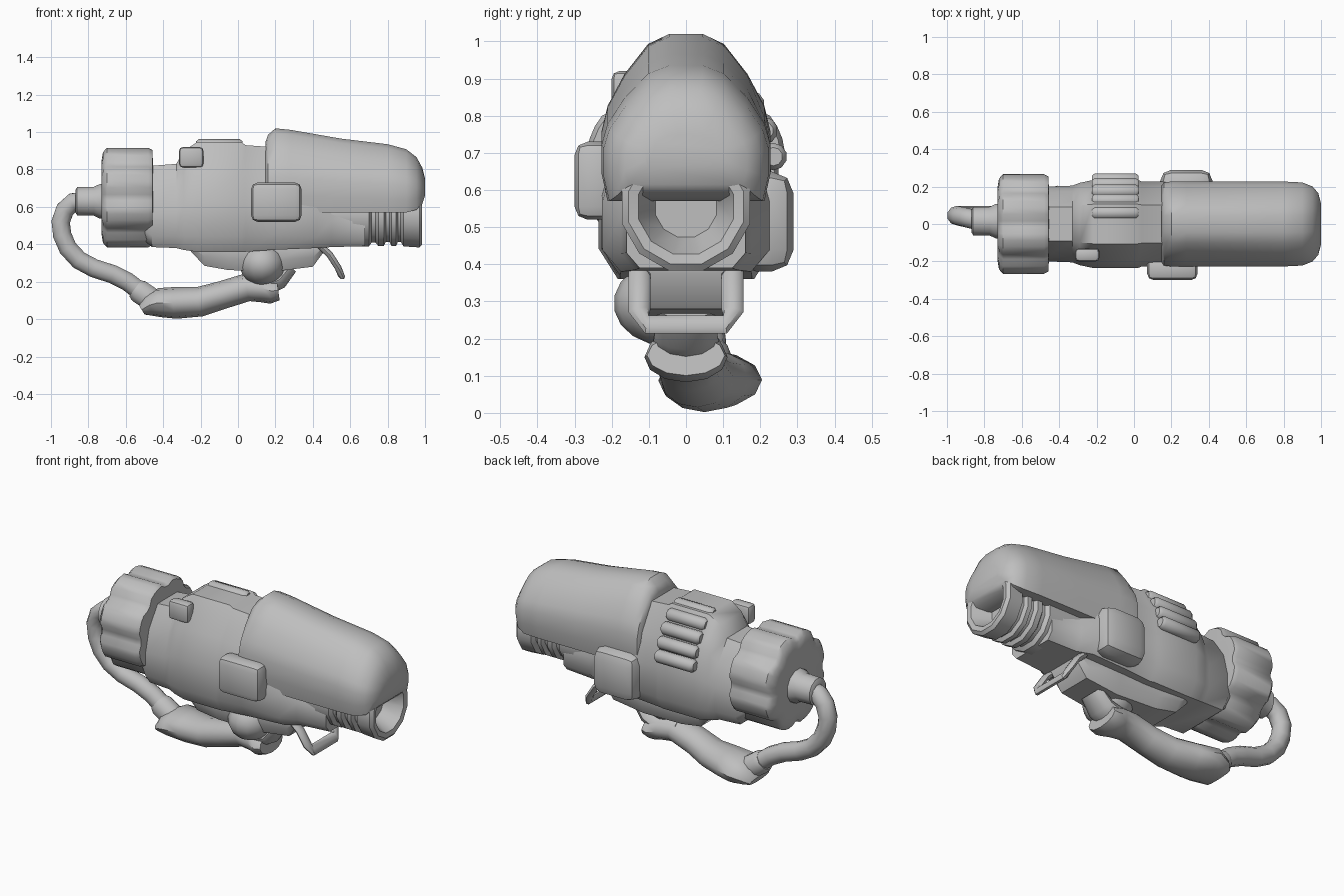
import bpy, bmesh, math
from mathutils import Vector

if "Cube" in bpy.data.objects:
    bpy.data.objects.remove(bpy.data.objects["Cube"])

grey = bpy.data.materials.new("plain_grey")
grey.diffuse_color = (0.52, 0.52, 0.52, 1)
grey.use_nodes = True
grey.node_tree.nodes["Principled BSDF"].inputs["Base Color"].default_value = grey.diffuse_color


def finish(name, bm):
    bmesh.ops.recalc_face_normals(bm, faces=bm.faces)
    me = bpy.data.meshes.new(name)
    bm.to_mesh(me)
    bm.free()
    me.materials.append(grey)
    ob = bpy.data.objects.new(name, me)
    bpy.context.collection.objects.link(ob)
    return ob


def skin(name, rings):
    """Join rings of points into a closed, capped surface."""
    bm = bmesh.new()
    vs = [[bm.verts.new(p) for p in r] for r in rings]
    n = len(vs[0])
    for a, b in zip(vs, vs[1:]):
        for i in range(n):
            j = (i + 1) % n
            bm.faces.new((a[i], a[j], b[j], b[i]))
    bm.faces.new(vs[0])
    bm.faces.new(vs[-1])
    return finish(name, bm)


def loft(name, half, sections):
    """Mirrored half profile scaled along x: sections are (x, half width, top, bottom)."""
    full = half + [(-y, z) for y, z in reversed(half)]
    return skin(name, [[(x, y * w, b + z * (t - b)) for y, z in full]
                       for x, w, t, b in sections])


def lathe(name, profile, cz, n=12, cy=0.0, wave=(1,)):
    """Revolve (x, radius) about an x axis; wave modulates the radius by angle."""
    return skin(name, [[(x, cy + r * wave[i % len(wave)] * math.cos(2 * math.pi * (i + .5) / n),
                         cz + r * wave[i % len(wave)] * math.sin(2 * math.pi * (i + .5) / n))
                        for i in range(n)] for x, r in profile])


def tube(name, path, ref=(0, 1, 0), n=12):
    """Sweep an ellipse: path entries are (x, y, z, radius along ref, other radius)."""
    pts = [Vector(p[:3]) for p in path]
    rings = []
    for i, p in enumerate(pts):
        t = (pts[min(i + 1, len(pts) - 1)] - pts[max(i - 1, 0)]).normalized()
        u = Vector(ref)
        u = (u - t * u.dot(t)).normalized()
        v = t.cross(u)
        ra, rb = path[i][3:]
        rings.append([p + u * ra * math.cos(a) + v * rb * math.sin(a)
                      for a in (2 * math.pi * k / n for k in range(n))])
    return skin(name, rings)


def box(name, c, size, bevel):
    bm = bmesh.new()
    bmesh.ops.create_cube(bm, size=1)
    for v in bm.verts:
        v.co = Vector(c) + Vector([v.co[k] * size[k] for k in range(3)])
    bmesh.ops.bevel(bm, geom=bm.edges[:], offset=bevel, segments=2, profile=.5, affect='EDGES')
    return finish(name, bm)


# Main housing
loft("main_housing",
     [(.45, 1), (.85, .73), (1, .45), (1, .14), (.78, 0)],
     [(-.5, .17, .80, .42), (-.46, .2, .82, .385), (-.33, .205, .83, .38),
      (-.29, .22, .90, .37), (-.22, .235, .945, .36), (.02, .235, .945, .36),
      (.04, .228, .93, .36), (.18, .228, .92, .37), (.42, .225, .8, .38),
      (.5, .175, .7, .385), (.68, .16, .68, .39)])

# Long rounded top shroud
loft("top_shroud",
     [(.2, 1), (.45, .94), (.73, .76), (.93, .57), (1, .42), (1, .2), (.93, 0)],
     [(.148, .205, .95, .57), (.16, .222, .985, .57), (.2, .227, 1.02, .57), (.28, .227, 1.012, .57),
      (.55, .227, .965, .57), (.8, .227, .935, .57), (.9, .222, .908, .57),
      (.955, .2, .865, .585), (.985, .165, .81, .615), (1.0, .11, .75, .66)])

# Barrel with grooves and hollow muzzle
lathe("barrel", [(.3, .17), (.7, .172), (.715, .15), (.735, .15), (.75, .17), (.78, .17),
                 (.79, .147), (.81, .147), (.82, .17), (.845, .17), (.855, .147), (.87, .147),
                 (.885, .172), (.97, .178), (.985, .16), (.98, .132), (.88, .085)], .555)

# Keel beneath the housing
loft("keel", [(.85, 1), (1, .7), (1, .3), (.8, 0)],
     [(-.25, .15, .45, .36), (-.18, .15, .45, .285), (-.05, .14, .45, .262),
      (.2, .13, .45, .255), (.4, .125, .45, .28), (.47, .12, .45, .375)])

# Rear cap with raised grip lobes
lathe("rear_cap", [(-.73, .2), (-.722, .25), (-.70, .274), (-.48, .274), (-.458, .262), (-.455, .2)],
      .65, n=48, wave=(.91, .99, 1, 1, .99, .91))

# Hose socket, hose and collar
lathe("hose_socket", [(-.87, .06), (-.86, .078), (-.77, .08), (-.74, .095), (-.71, .1)], .63, cy=.015)
hose = [(-.82, .015, .632), (-.88, .03, .625), (-.925, .04, .585), (-.948, .045, .52),
        (-.94, .045, .45), (-.91, .045, .38), (-.85, .045, .315), (-.77, .045, .272),
        (-.67, .05, .24), (-.59, .055, .2), (-.5, .06, .13), (-.45, .06, .1)]
tube("rear_hose", [p + (.052, .052) for p in hose], n=10)
tube("hose_collar", [(-.55, .058, .165, .055, .055), (-.53, .058, .15, .066, .066),
                     (-.45, .06, .095, .066, .066)], n=10)

# Slanted grip handle and the arm joining it to the keel
tube("grip_handle", [(-.515, .06, .05, .09, .03), (-.48, .06, .072, .12, .058), (-.42, .065, .088, .14, .078),
                     (-.33, .05, .087, .12, .085), (-.2, .03, .094, .1, .08), (-.08, .01, .13, .09, .075),
                     (.05, 0, .17, .09, .075), (.13, 0, .165, .1, .075), (.18, 0, .15, .112, .068),
                     (.215, 0, .155, .105, .055)])
tube("handle_arm", [(.02, 0, .19, .08, .05), (.15, 0, .18, .09, .06),
                    (.22, 0, .21, .085, .05), (.28, 0, .28, .075, .04)])

# Pivot knuckle
bm = bmesh.new()
bmesh.ops.create_uvsphere(bm, u_segments=14, v_segments=9, radius=1)
for v in bm.verts:
    v.co = Vector((.13 + v.co.x * .125, -.05 + v.co.y * .145, .295 + v.co.z * .115))
finish("pivot_knuckle", bm)

# Front guard loop
leg = [(.43, .4), (.49, .345), (.535, .275)]
side = [(x, .125, z) for x, z in leg] + [(.55, .105, .238)]
loop = side + [(x, -y, z) for x, y, z in reversed(side)]
tube("guard_loop", [p + (.018, .03) for p in loop], ref=(.8, 0, .55), n=8)

# Side boxes and small plate
box("front_side_box", (.205, -.24, .625), (.27, .12, .21), .035)
box("back_side_box", (.28, .21, .515), (.28, .16, .27), .06)
box("small_upper_plate", (-.25, -.165, .865), (.13, .07, .11), .02)

# Ribbed pack on the back upper shoulder
for i, (y, z) in enumerate([(.06, .925), (.125, .89), (.175, .83), (.21, .76), (.235, .69)]):
    lathe(f"shoulder_rib_{i + 1}", [(-.225, .025), (-.21, .037), (.01, .037), (.025, .025)], z, n=10, cy=y)

# Smooth shading with crisp edges
for ob in bpy.data.objects:
    ob.select_set(True)
    bpy.context.view_layer.objects.active = ob
bpy.ops.object.shade_smooth_by_angle(angle=math.radians(42))
